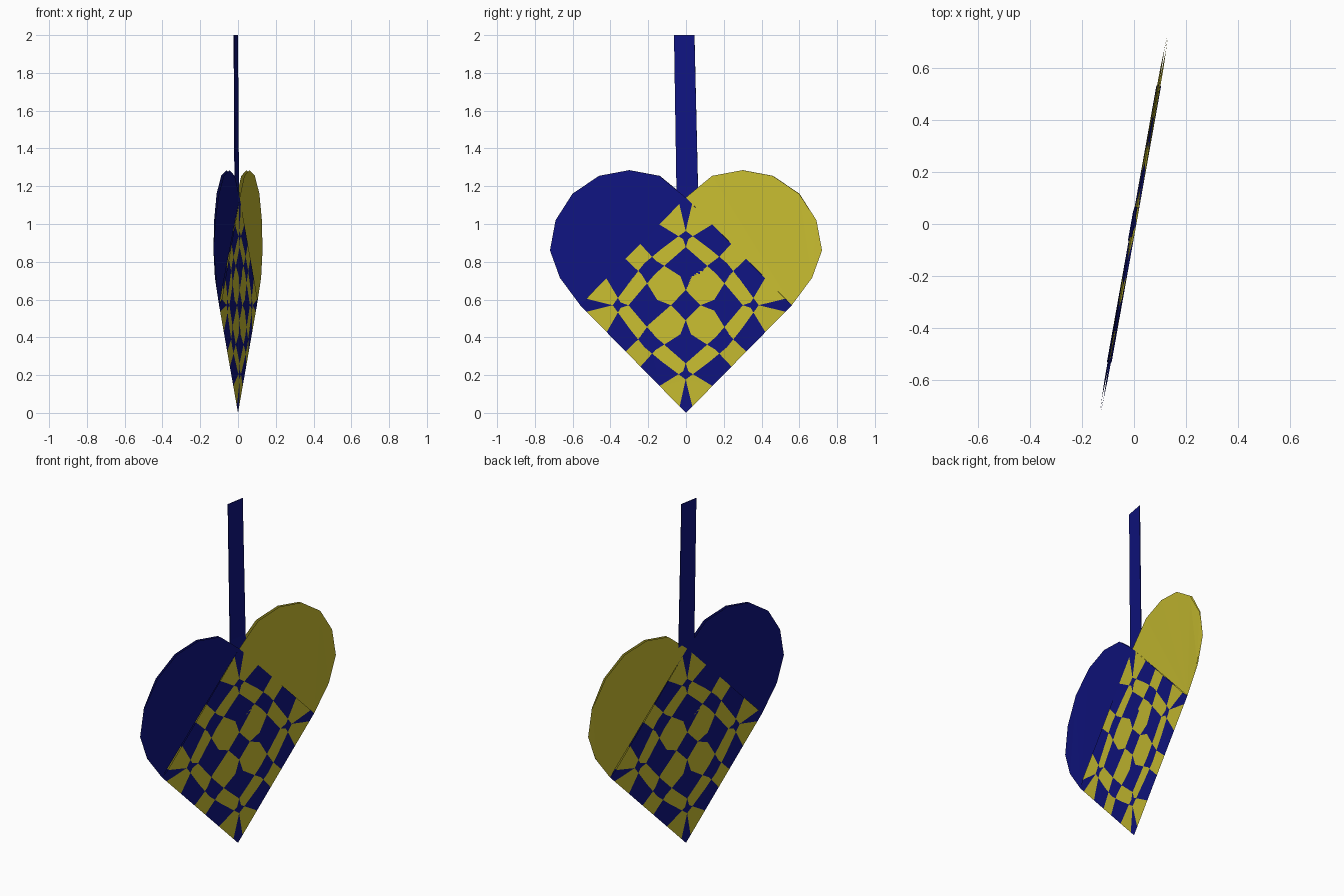
import bpy, bmesh, math

if "Cube" in bpy.data.objects:
    bpy.data.objects.remove(bpy.data.objects["Cube"])

TILT = 0.179            # the flat ornament is turned about 10 degrees off the y axis
NX, NY = 0.984, -0.176  # normal of the paper plane


def material(name, rgb):
    m = bpy.data.materials.new(name)
    m.diffuse_color = (*rgb, 1)
    m.use_nodes = True
    m.node_tree.nodes["Principled BSDF"].inputs["Base Color"].default_value = m.diffuse_color
    return m


BLUE = material("blue_paper", (0.005, 0.007, 0.22))
YELLOW = material("yellow_paper", (0.58, 0.51, 0.03))


def place(y, z, h):
    return (TILT * y + NX * h, y + NY * h, z)


def make_object(name, polys, mat):
    """Each polygon is a list of (y, z, half_thickness); made for both paper sides."""
    bm = bmesh.new()
    for poly in polys:
        for side in (1, -1):
            vs = [bm.verts.new(place(y, z, h * side)) for y, z, h in poly]
            bm.faces.new(vs if side > 0 else vs[::-1])
    bmesh.ops.triangulate(bm, faces=bm.faces[:])
    bmesh.ops.remove_doubles(bm, verts=bm.verts[:], dist=0.0004)
    mesh = bpy.data.meshes.new(name)
    bm.to_mesh(mesh)
    bm.free()
    mesh.materials.append(mat)
    ob = bpy.data.objects.new(name, mesh)
    bpy.context.collection.objects.link(ob)
    return ob


# Wavy cut lines (position along the strip, offset); the lower cuts mirror the upper ones
def mirrored(half):
    return [(1 - t, v) for t, v in reversed(half) if t > 0.5] + half


inner = mirrored([(0.57, 0.57), (0.66, 0.61), (0.77, 0.585), (0.85, 0.565), (1, 0.57)])
middle = mirrored([(0.5, 0.79), (0.64, 0.78), (0.77, 0.77), (0.82, 0.795), (1, 0.75)])
outer = mirrored([(0.5, 0.89), (0.65, 0.875), (0.845, 0.845), (1, 0.94)])


def flip(cut):
    return [(t, 1 - v) for t, v in cut]


CUTS = [[(0, 0), (1, 0)], flip(outer), flip(middle), flip(inner),
        inner, middle, outer, [(0, 1), (1, 1)]]


def value(cut, t):
    for (t0, v0), (t1, v1) in zip(cut, cut[1:]):
        if t <= t1:
            return v0 + (v1 - v0) * (t - t0) / (t1 - t0)
    return cut[-1][1]


def crossing(i, j):
    p, q = CUTS[i][0][1], CUTS[j][0][1]
    for _ in range(80):
        p, q = value(CUTS[i], q), value(CUTS[j], p)
    return p, q


def between(cut, a, b):
    ts = [(t, v) for t, v in cut if min(a, b) + 0.002 < t < max(a, b) - 0.002]
    return ts if a < b else ts[::-1]


def cell(i, j):
    a, b, c, d = crossing(i, j), crossing(i + 1, j), crossing(i + 1, j + 1), crossing(i, j + 1)
    pts = [a] + between(CUTS[j], a[0], b[0])
    pts += [b] + [(v, t) for t, v in between(CUTS[i + 1], b[1], c[1])]
    pts += [c] + between(CUTS[j + 1], c[0], d[0])
    pts += [d] + [(v, t) for t, v in between(CUTS[i], d[1], a[1])]
    return [(0.56 * (p - q), 0.57 * (p + q), 0.0 if min(p, q) < 0.001 else 0.009)
            for p, q in pts]


# Woven square: alternating cells of the two papers
woven = {0: [], 1: []}
for i in range(7):
    for j in range(7):
        woven[(i + j) % 2].append(cell(i, j))
make_object("woven_blue_strips", woven[0], BLUE)
make_object("woven_yellow_strips", woven[1], YELLOW)

# Rounded lobes above the weave
LOBE = [(0.56, 0.57, 0), (0.667, 0.715, 0.003), (0.72, 0.86, 0.001), (0.69, 1.02, 0.003),
        (0.60, 1.16, 0.006), (0.46, 1.255, 0.007), (0.30, 1.285, 0.008),
        (0.14, 1.255, 0.008), (0, 1.14, 0.009)]
make_object("yellow_lobe", [LOBE], YELLOW)
make_object("blue_lobe", [[(-y, z, h) for y, z, h in reversed(LOBE)]], BLUE)

# Hanging strap, tucked between the sheets
mesh = bpy.data.meshes.new("hanging_strap")
rows = [(-0.05, 0.066, 1.02, 0.0), (-0.052, 0.062, 1.2, -0.008), (-0.065, 0.043, 2.0, -0.01)]
verts = [place(y, z, off) for y0, y1, z, off in rows for y in (y0, y1)]
mesh.from_pydata(verts, [], [(0, 1, 3, 2), (2, 3, 5, 4)])
mesh.materials.append(BLUE)
strap = bpy.data.objects.new("hanging_strap", mesh)
bpy.context.collection.objects.link(strap)
thick = strap.modifiers.new("paper_thickness", 'SOLIDIFY')
thick.thickness = 0.004
thick.offset = 0
